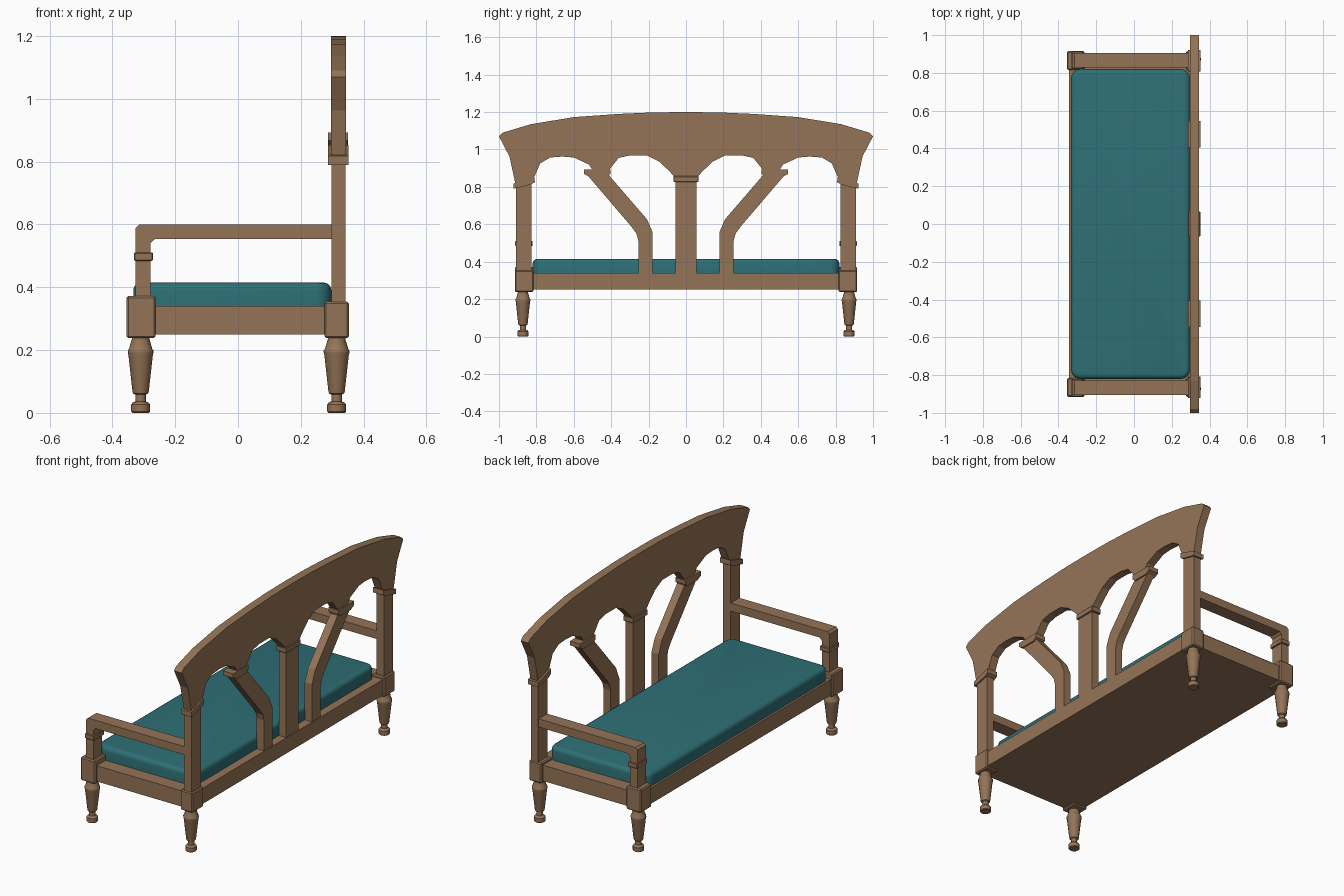
import bpy, bmesh, math
from mathutils import Vector

if "Cube" in bpy.data.objects:
    bpy.data.objects.remove(bpy.data.objects["Cube"])


def material(name, rgb):
    m = bpy.data.materials.new(name)
    m.diffuse_color = (*rgb, 1)
    m.use_nodes = True
    m.node_tree.nodes["Principled BSDF"].inputs["Base Color"].default_value = m.diffuse_color
    return m


WOOD = material("brown wood", (0.30, 0.175, 0.095))
TEAL = material("teal fabric", (0.027, 0.16, 0.18))


def finish(name, bm, mat, smooth=False):
    bmesh.ops.recalc_face_normals(bm, faces=bm.faces)
    me = bpy.data.meshes.new(name)
    bm.to_mesh(me)
    bm.free()
    me.materials.append(mat)
    ob = bpy.data.objects.new(name, me)
    bpy.context.collection.objects.link(ob)
    if smooth:
        bpy.ops.object.select_all(action='DESELECT')
        bpy.context.view_layer.objects.active = ob
        ob.select_set(True)
        bpy.ops.object.shade_smooth_by_angle(angle=math.radians(35))
    return ob


def prism(name, pts, axis, lo, hi):
    """Extrude an outline: axis 'x' takes (y, z) points, axis 'y' takes (x, z)."""
    bm = bmesh.new()
    put = (lambda p, d: (d, p[0], p[1])) if axis == 'x' else (lambda p, d: (p[0], d, p[1]))
    face = bm.faces.new([bm.verts.new(put(p, lo)) for p in pts])
    ext = bmesh.ops.extrude_face_region(bm, geom=[face])
    move = Vector(put((0, 0), hi - lo))
    bmesh.ops.translate(bm, vec=move, verts=[v for v in ext["geom"] if isinstance(v, bmesh.types.BMVert)])
    return finish(name, bm, WOOD)


def box(name, x, y, z, bevel=0.0):
    bm = bmesh.new()
    bmesh.ops.create_cube(bm, size=1)
    for v in bm.verts:
        v.co = [(a + b) / 2 + c * (b - a) for (a, b), c in zip((x, y, z), v.co)]
    if bevel:
        bmesh.ops.bevel(bm, geom=bm.edges[:], offset=bevel, segments=1, affect='EDGES')
    return finish(name, bm, WOOD)


def turned_leg(name, x, y, profile, sides=14):
    bm = bmesh.new()
    rings = [[bm.verts.new((x + r * math.cos(2 * math.pi * i / sides),
                            y + r * math.sin(2 * math.pi * i / sides), z)) for i in range(sides)]
             for r, z in profile]
    for a, b in zip(rings, rings[1:]):
        for i in range(sides):
            j = (i + 1) % sides
            bm.faces.new((a[i], a[j], b[j], b[i]))
    bm.faces.new(rings[0])
    bm.faces.new(rings[-1])
    return finish(name, bm, WOOD, True)


# seat frame
box("seat_frame", (-0.345, 0.345), (-0.9, 0.9), (0.25, 0.34))

# cushion: rounded plan, then rounded rims
bm = bmesh.new()
bmesh.ops.create_cube(bm, size=1)
for v in bm.verts:
    v.co = (-0.018 + v.co.x * 0.631, v.co.y * 1.64, 0.372 + v.co.z * 0.086)
upright = [e for e in bm.edges if abs(e.verts[0].co.z - e.verts[1].co.z) > 0.01]
bmesh.ops.bevel(bm, geom=upright, offset=0.05, segments=4, profile=0.5, affect='EDGES')
rim = [e for e in bm.edges if e.verts[0].co.z > 0.4 and e.verts[1].co.z > 0.4]
bmesh.ops.bevel(bm, geom=rim, offset=0.025, segments=4, profile=0.5, affect='EDGES')
finish("seat_cushion", bm, TEAL, True)

LEG = [(0.026, 0), (0.03, 0.004), (0.03, 0.027), (0.024, 0.034), (0.017, 0.036), (0.017, 0.058),
       (0.024, 0.062), (0.026, 0.068), (0.039, 0.185), (0.041, 0.192), (0.041, 0.198),
       (0.037, 0.204), (0.028, 0.235), (0.028, 0.25)]

for s, side in ((-1, "left"), (1, "right")):
    def span(a, b):
        return tuple(sorted((s * a, s * b)))

    # legs and corner blocks
    turned_leg(f"front_leg_{side}", -0.31, s * 0.872, LEG)
    turned_leg(f"back_leg_{side}", 0.314, s * 0.872, LEG)
    box(f"front_block_{side}", (-0.355, -0.262), span(0.815, 0.915), (0.238, 0.372), 0.006)
    box(f"back_block_{side}", (0.275, 0.353), span(0.815, 0.915), (0.238, 0.354), 0.006)

    # arm rest with front post
    prism(f"arm_rest_{side}",
          [(-0.327, 0.36), (-0.327, 0.588), (-0.315, 0.6), (0.31, 0.6), (0.31, 0.553),
           (-0.265, 0.553), (-0.279, 0.54), (-0.279, 0.36)], 'y', *span(0.828, 0.905))
    box(f"arm_collar_{side}", (-0.331, -0.271), span(0.82, 0.913), (0.484, 0.511), 0.003)

    # back post with sloped capital
    box(f"back_post_{side}", (0.297, 0.343), span(0.826, 0.91), (0.34, 0.83))
    prism(f"back_post_capital_{side}",
          [(s * 0.922, 0.79), (s * 0.922, 0.818), (s * 0.81, 0.853), (s * 0.808, 0.825), (s * 0.83, 0.812)],
          'x', 0.286, 0.352)

    # bent strut with capital
    prism(f"back_strut_{side}",
          [(s * a, b) for a, b in ((0.525, 0.86), (0.29, 0.585), (0.265, 0.55), (0.255, 0.513), (0.255, 0.335),
                                   (0.178, 0.335), (0.178, 0.555), (0.208, 0.626), (0.41, 0.86))],
          'x', 0.297, 0.343)
    prism(f"strut_capital_{side}",
          [(s * a, b) for a, b in ((0.545, 0.893), (0.545, 0.868), (0.515, 0.853), (0.425, 0.853),
                                   (0.405, 0.868), (0.405, 0.893))], 'x', 0.287, 0.351)

# centre post and capital
box("centre_post", (0.297, 0.343), (-0.056, 0.056), (0.335, 0.86))
box("centre_capital", (0.287, 0.351), (-0.066, 0.066), (0.826, 0.857), 0.003)

# crest rail with arched lower edge, half outline mirrored
half = [(0, 1.2), (-0.18, 1.198), (-0.36, 1.19), (-0.6, 1.173), (-0.83, 1.135), (-0.98, 1.09), (-1.0, 1.07),
        (-0.944, 0.963), (-0.912, 0.815), (-0.82, 0.84), (-0.808, 0.86), (-0.78, 0.925), (-0.727, 0.957),
        (-0.66, 0.962), (-0.6, 0.957), (-0.52, 0.92), (-0.497, 0.885), (-0.415, 0.885), (-0.4, 0.905),
        (-0.36, 0.955), (-0.3, 0.968), (-0.21, 0.968), (-0.144, 0.936), (-0.085, 0.88), (-0.06, 0.85)]
prism("crest_rail", half + [(-y, z) for y, z in reversed(half[1:])], 'x', 0.296, 0.344)
